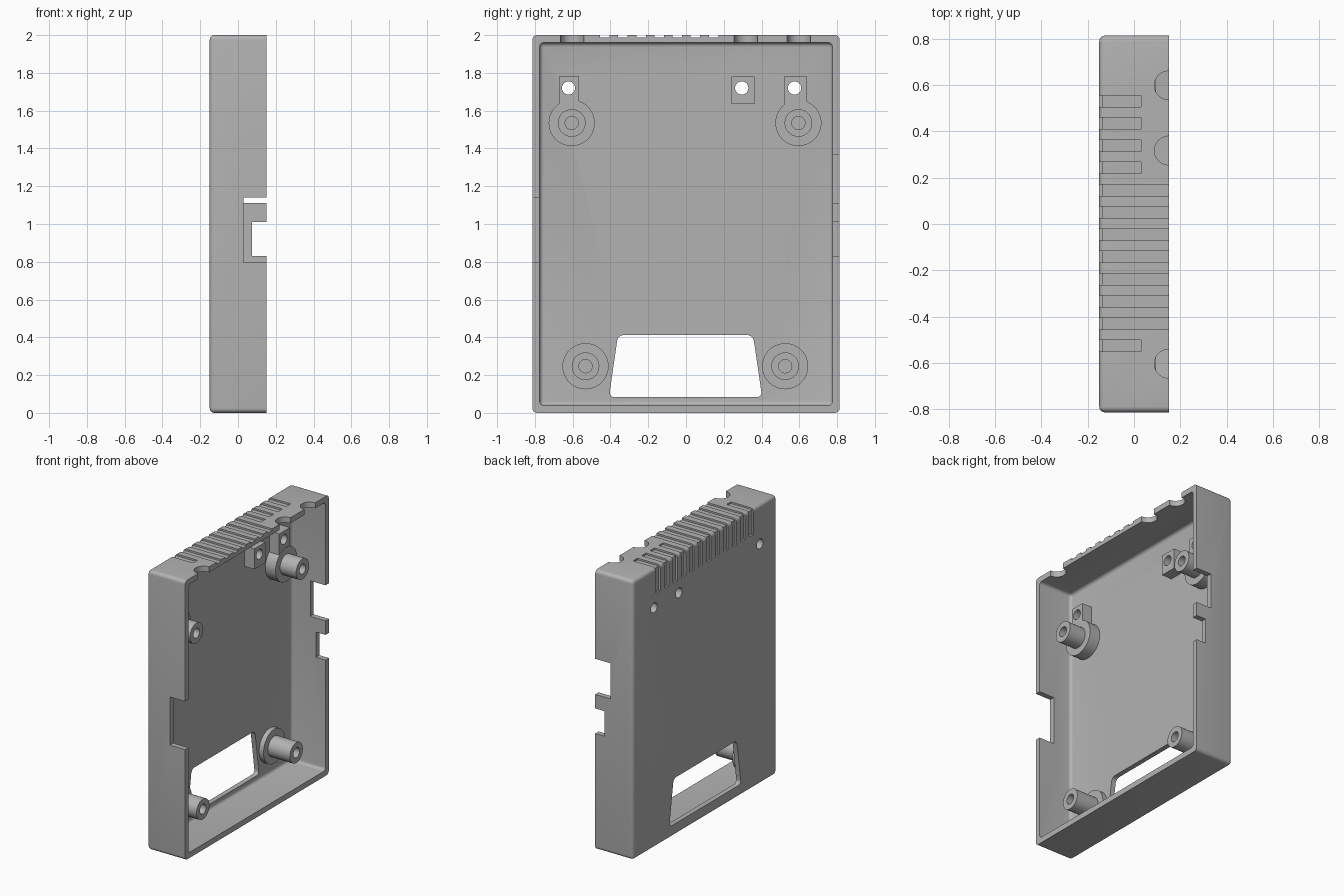
import bpy, bmesh, math
from mathutils import Matrix

if "Cube" in bpy.data.objects:
    bpy.data.objects.remove(bpy.data.objects["Cube"], do_unlink=True)

grey = bpy.data.materials.new("light grey plastic")
grey.use_nodes = True
grey.diffuse_color = (0.45, 0.45, 0.45, 1)
grey.node_tree.nodes["Principled BSDF"].inputs["Base Color"].default_value = (0.45, 0.45, 0.45, 1)


def finish(name, bm):
    bmesh.ops.recalc_face_normals(bm, faces=bm.faces)
    mesh = bpy.data.meshes.new(name)
    bm.to_mesh(mesh)
    bm.free()
    mesh.materials.append(grey)
    ob = bpy.data.objects.new(name, mesh)
    bpy.context.collection.objects.link(ob)
    return ob


def box(name, xs, ys, zs, round_to=None, radius=0.0):
    """Box from ranges; edges with any end left of round_to are rounded."""
    bm = bmesh.new()
    bmesh.ops.create_cube(bm, size=1)
    for v in bm.verts:
        v.co = [r[0] if c < 0 else r[1] for c, r in zip(v.co, (xs, ys, zs))]
    if round_to is not None:
        edges = [e for e in bm.edges if min(v.co.x for v in e.verts) < round_to]
        bmesh.ops.bevel(bm, geom=edges, offset=radius, segments=5, profile=0.5, affect='EDGES')
    return finish(name, bm)


def cylinder(name, axis, centre, radius, span):
    """Cylinder along 'X' (centre is y, z) or 'Z' (centre is x, y)."""
    bm = bmesh.new()
    bmesh.ops.create_cone(bm, cap_ends=True, segments=48, radius1=radius, radius2=radius,
                          depth=span[1] - span[0])
    mid = sum(span) / 2
    if axis == 'X':
        bm.transform(Matrix.Translation((mid, *centre)) @ Matrix.Rotation(math.pi / 2, 4, 'Y'))
    else:
        bm.transform(Matrix.Translation((*centre, mid)))
    return finish(name, bm)


def prism(name, axis, profile, span, radius=0.0):
    """Extrude a (y, z) profile along 'X' or an (x, z) profile along 'Y'."""
    bm = bmesh.new()
    at = (lambda p, t: (t, *p)) if axis == 'X' else (lambda p, t: (p[0], t, p[1]))
    ends = [[bm.verts.new(at(p, t)) for p in profile] for t in span]
    bm.faces.new(ends[0])
    bm.faces.new(ends[1])
    n = len(profile)
    for i in range(n):
        j = (i + 1) % n
        bm.faces.new((ends[0][i], ends[0][j], ends[1][j], ends[1][i]))
    if radius:
        bm.edges.ensure_lookup_table()
        edges = [bm.edges.get((a, b)) for a, b in zip(*ends)]
        bmesh.ops.bevel(bm, geom=edges, offset=radius, segments=5, profile=0.5, affect='EDGES')
    return finish(name, bm)


def combine(target, tool, operation='DIFFERENCE'):
    mod = target.modifiers.new("cut", 'BOOLEAN')
    mod.operation, mod.solver, mod.object = operation, 'EXACT', tool
    bpy.context.view_layer.objects.active = target
    bpy.ops.object.modifier_apply(modifier=mod.name)
    bpy.data.objects.remove(tool, do_unlink=True)


FLOOR = -0.115
RIM = 0.15

# Tray: rounded outside, hollowed with a filleted inside
shell = box("shell", (-0.15, RIM), (-0.813, 0.813), (0, 2), 0, 0.025)
combine(shell, box("hollow", (FLOOR, 0.3), (-0.775, 0.775), (0.04, 1.96), 0, 0.022))

# Connector notches in the front and back walls
for xs, ys, zs in (((0.03, 0.3), (-0.9, -0.7), (0.795, 1.14)),
                   ((0.03, 0.3), (0.7, 0.9), (1.11, 1.365)),
                   ((0.075, 0.3), (0.7, 0.9), (0.83, 1.01))):
    combine(shell, box("notch", xs, ys, zs))

# Half-round notches in the top wall
for y in (-0.603, 0.317, 0.598):
    combine(shell, cylinder("round_notch", 'Z', (RIM, y), 0.062, (1.9, 2.1)))

# Trapezoid window in the floor
combine(shell, prism("window", 'X', [(-0.408, 0.083), (0.403, 0.083), (0.355, 0.412), (-0.36, 0.412)],
                     (-0.3, -0.06), 0.03))

# Grip grooves running over the top and down the closed face
for i in range(12):
    y = 0.53 - 0.096 * i
    end = 0.03 if i < 4 or i == 11 else 0.3
    groove = [(-0.3, 1.815), (-0.137, 1.815), (-0.137, 1.988), (end, 1.988), (end, 2.1), (-0.3, 2.1)]
    combine(shell, prism("groove", 'Y', groove, (y - 0.025, y + 0.025)))

parts = [shell]

# Square blocks with holes that pass through the floor
for name, y0, y1, z0, hole_y in (("front_block", -0.672, -0.566, 1.63, -0.622),
                                 ("middle_block", 0.24, 0.362, 1.634, 0.295),
                                 ("back_block", 0.518, 0.64, 1.63, 0.575)):
    block = box(name, (FLOOR - 0.01, -0.037), (y0, y1), (z0, 1.78))
    for part in (block, shell):
        combine(part, cylinder("hole", 'X', (hole_y, 1.72), 0.035, (-0.3, 0.3)))
    parts.append(block)

# Stepped screw posts with blind holes
for name, y, z, step in (("upper_front_post", -0.605, 1.535, -0.033),
                         ("upper_back_post", 0.595, 1.535, -0.033),
                         ("lower_front_post", -0.532, 0.247, -0.08),
                         ("lower_back_post", 0.525, 0.247, -0.08)):
    post = cylinder(name, 'X', (y, z), 0.122, (FLOOR - 0.01, step))
    combine(post, cylinder("stem", 'X', (y, z), 0.073, (FLOOR, 0.095)), 'UNION')
    combine(post, cylinder("bore", 'X', (y, z), 0.035, (-0.09, 0.2)))
    parts.append(post)

# Smooth rounded surfaces, keep hard edges
bpy.ops.object.select_all(action='DESELECT')
for part in parts:
    part.select_set(True)
bpy.context.view_layer.objects.active = shell
bpy.ops.object.shade_smooth_by_angle(angle=math.radians(30))
